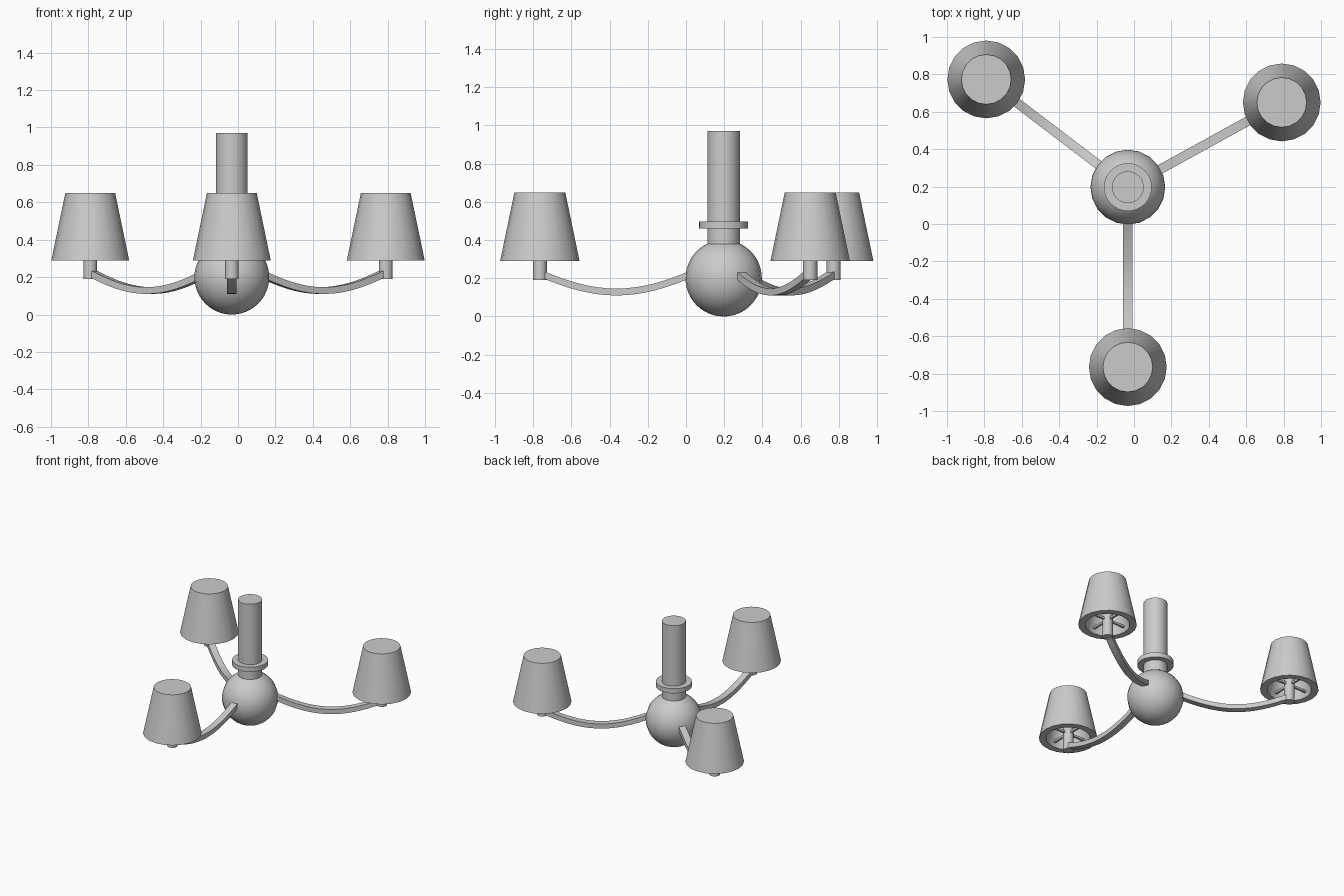
import bpy, bmesh, math
from mathutils import Vector, Matrix

if "Cube" in bpy.data.objects:
    bpy.data.objects.remove(bpy.data.objects["Cube"])

CX, CY = -0.033, 0.197          # chandelier axis
SHADES = {"front": (-0.033, -0.765), "right": (0.79, 0.65), "left": (-0.79, 0.773)}


def finish(name, bm, loc=(0, 0, 0), smooth=True):
    bmesh.ops.recalc_face_normals(bm, faces=bm.faces)
    me = bpy.data.meshes.new(name)
    bm.to_mesh(me)
    bm.free()
    ob = bpy.data.objects.new(name, me)
    bpy.context.collection.objects.link(ob)
    ob.location = loc
    if smooth:
        bpy.ops.object.select_all(action='DESELECT')
        ob.select_set(True)
        bpy.context.view_layer.objects.active = ob
        bpy.ops.object.shade_smooth_by_angle(angle=math.radians(35))
    return ob


def lathe(name, profile, loc, sides=20):
    bm = bmesh.new()
    vs = [bm.verts.new((r, 0, z)) for r, z in profile]
    es = [bm.edges.new(p) for p in zip(vs, vs[1:])]
    bmesh.ops.spin(bm, geom=vs + es, cent=(0, 0, 0), axis=(0, 0, 1),
                   angle=2 * math.pi, steps=sides)
    bmesh.ops.remove_doubles(bm, verts=bm.verts, dist=1e-4)
    return finish(name, bm, loc)


# Central ball
bm = bmesh.new()
bmesh.ops.create_uvsphere(bm, u_segments=20, v_segments=24, radius=0.2)
finish("ball_body", bm, (CX, CY, 0.2))

# Neck, collar and column
lathe("column", [(0, 0.37), (0.085, 0.37), (0.085, 0.97), (0, 0.97)], (CX, CY, 0), 32)
lathe("collar", [(0.08, 0.46), (0.128, 0.46), (0.128, 0.497), (0.08, 0.497)], (CX, CY, 0), 32)


def arm(name, end):
    # Square bar swept along a drooping curve from ball to holder
    d = Vector((end[0] - CX, end[1] - CY, 0))
    length = d.length
    d.normalize()
    side = Vector((-d.y, d.x, 0))
    up = Vector((0, 0, 1))
    n, start = 16, 0.16
    bm = bmesh.new()
    rings = []
    for i in range(n + 1):
        t = i / n
        k = math.pi * (0.1 + 0.8 * t)
        z = 0.226 - 0.098 * (math.sin(k) - math.sin(0.1 * math.pi)) / (1 - math.sin(0.1 * math.pi))
        slope = -0.098 * 0.8 * math.pi * math.cos(k) / 0.69 / (length - start)
        nrm = (up - d * slope).normalized()
        c = d * (start + (length - start) * t) + up * z
        rings.append([bm.verts.new(c + side * a * 0.025 + nrm * b * 0.018)
                      for a, b in ((-1, -1), (1, -1), (1, 1), (-1, 1))])
    for a, b in zip(rings, rings[1:]):
        for j in range(4):
            bm.faces.new((a[j], a[(j + 1) % 4], b[(j + 1) % 4], b[j]))
    bm.faces.new(rings[0])
    bm.faces.new(rings[-1])
    finish(name, bm, (CX, CY, 0))


for tag, (x, y) in SHADES.items():
    arm(tag + "_arm", (x, y))
    # Lamp holder
    lathe(tag + "_holder", [(0, 0.19), (0.037, 0.19), (0.037, 0.42), (0, 0.42)], (x, y, 0), 16)
    # Thick-walled tapered shade, open below
    lathe(tag + "_shade", [(0, 0.65), (0.133, 0.65), (0.208, 0.29), (0.158, 0.29),
                           (0.09, 0.615), (0, 0.615)], (x, y, 0), 20)
    # Spokes joining holder and shade
    bm = bmesh.new()
    for q in (0, math.pi / 2):
        bmesh.ops.create_cube(bm, size=1, matrix=Matrix.Rotation(q, 4, 'Z')
                              @ Matrix.Diagonal((0.32, 0.016, 0.016, 1)))
    finish(tag + "_spokes", bm, (x, y, 0.33), smooth=False)
